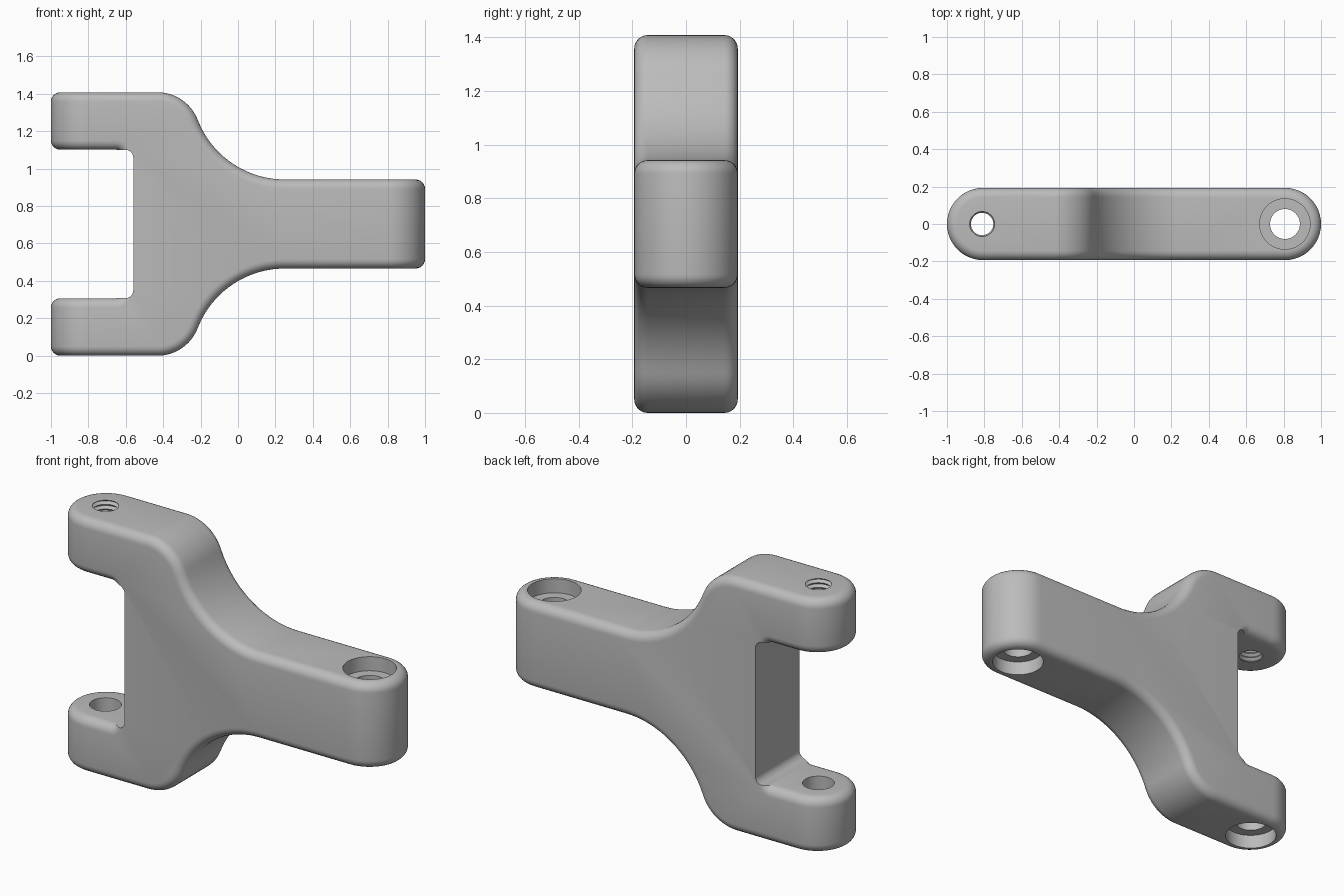
import bpy, bmesh, math
from mathutils import Vector

cube = bpy.data.objects.get("Cube")
if cube:
    bpy.data.objects.remove(cube, do_unlink=True)

HEIGHT, MID, HALF_DEPTH = 1.408, 0.704, 0.193
END_X = 1 - HALF_DEPTH

grey = bpy.data.materials.new("plain grey")
grey.use_nodes = True
color = (0.5, 0.5, 0.5, 1)
grey.diffuse_color = color
grey.node_tree.nodes["Principled BSDF"].inputs["Base Color"].default_value = color


def arc(cx, cy, r, start, end, steps):
    """Points along a circular arc, angles in degrees."""
    angles = [math.radians(start + (end - start) * i / steps) for i in range(steps + 1)]
    return [(cx + r * math.cos(a), cy + r * math.sin(a)) for a in angles]


def make_object(name, bm):
    bmesh.ops.recalc_face_normals(bm, faces=bm.faces)
    mesh = bpy.data.meshes.new(name)
    bm.to_mesh(mesh)
    bm.free()
    mesh.materials.append(grey)
    obj = bpy.data.objects.new(name, mesh)
    bpy.context.collection.objects.link(obj)
    return obj


def prism(name, outline, place, depth):
    """Extrude a flat outline along a direction."""
    bm = bmesh.new()
    face = bm.faces.new([bm.verts.new(place(a, b)) for a, b in outline])
    new = bmesh.ops.extrude_face_region(bm, geom=[face])["geom"]
    bmesh.ops.translate(bm, vec=Vector(depth),
                        verts=[v for v in new if isinstance(v, bmesh.types.BMVert)])
    return make_object(name, bm)


def lathe(name, x, profile, sides=48):
    """Closed solid of revolution around a vertical axis at x."""
    bm = bmesh.new()
    rings = []
    for r, z in profile:
        rings.append([bm.verts.new((x + px, py, z))
                      for px, py in arc(0, 0, r, 0, 360, sides)[:-1]])
    for low, high in zip(rings, rings[1:]):
        for i in range(sides):
            j = (i + 1) % sides
            bm.faces.new((low[i], low[j], high[j], high[i]))
    bm.faces.new(rings[0])
    bm.faces.new(rings[-1])
    return make_object(name, bm)


def apply_boolean(target, cutter, operation):
    mod = target.modifiers.new(operation.title(), 'BOOLEAN')
    mod.operation, mod.solver, mod.object = operation, 'EXACT', cutter
    apply(target, mod)
    bpy.data.objects.remove(cutter, do_unlink=True)


def apply(obj, mod):
    bpy.ops.object.select_all(action='DESELECT')
    bpy.context.view_layer.objects.active = obj
    obj.select_set(True)
    bpy.ops.object.modifier_apply(modifier=mod.name)


# Upper half of the side outline, from the slot to the narrow arm
ARM_HALF = 0.238
SHOULDER_X, SHOULDER_R, NECK_X = -0.43, 0.23, 0.25
span = NECK_X - SHOULDER_X
rise = HEIGHT - MID - ARM_HALF
# Neck radius that meets the shoulder arc tangentially
NECK_R = (span ** 2 + rise ** 2) / (2 * rise) - SHOULDER_R
neck_z = ARM_HALF + NECK_R
shoulder_z = HEIGHT - MID - SHOULDER_R
tilt = math.degrees(math.atan2(neck_z - shoulder_z, span))

SLOT_HALF = 0.397
upper = arc(-0.65, SLOT_HALF - 0.03, 0.03, 0, 90, 5)
upper += [(-1.2, SLOT_HALF), (-1.2, HEIGHT - MID)]
upper += arc(SHOULDER_X, shoulder_z, SHOULDER_R, 90, tilt, 12)
upper += arc(NECK_X, neck_z, NECK_R, 180 + tilt, 270, 20)[1:]
upper += [(1.2, ARM_HALF)]
outline = upper + [(x, -z) for x, z in reversed(upper)]
body = prism("forked_bracket", outline, lambda x, z: (x, -0.4, z + MID), (0, 0.8, 0))

# Round both ends in plan
plan = arc(END_X, 0, HALF_DEPTH, -90, 90, 24) + arc(-END_X, 0, HALF_DEPTH, 90, 270, 24)
apply_boolean(body, prism("plan_shape", plan, lambda x, y: (x, y, -0.2), (0, 0, 2)),
              'INTERSECT')

# Soften the rims
bevel = body.modifiers.new("Rounded rims", 'BEVEL')
bevel.width, bevel.segments = 0.05, 6
bevel.limit_method, bevel.angle_limit = 'ANGLE', math.radians(40)
bevel.use_clamp_overlap = False
apply(body, bevel)

# Crisp inner wall of the fork with small filleted corners
h = SLOT_HALF - 0.001
slot = [(-1.3, -h)] + arc(-0.6, 0.04 - h, 0.04, -90, 0, 6)
slot += arc(-0.6, h - 0.04, 0.04, 0, 90, 6) + [(-1.3, h)]
apply_boolean(body, prism("slot_cutter", slot, lambda x, z: (x, -0.4, z + MID), (0, 0.8, 0)),
              'DIFFERENCE')

# Through hole with a counterbore on each side of the narrow arm
top, bottom = MID + ARM_HALF, MID - ARM_HALF
BORE, HOLE, SINK = 0.135, 0.08, 0.078
apply_boolean(body, lathe("arm_bore", 0.807, [
    (BORE, bottom - 0.1), (BORE, bottom + SINK), (HOLE, bottom + SINK),
    (HOLE, top - SINK), (BORE, top - SINK), (BORE, top + 0.1)]), 'DIFFERENCE')

# Lower fork hole, counterbored from below
apply_boolean(body, lathe("lower_fork_bore", -0.812, [
    (BORE, -0.1), (BORE, SINK), (HOLE, SINK), (HOLE, 0.5)]), 'DIFFERENCE')

# Threaded hole in the upper fork
thread = []
PITCH = 0.026
for i in range(16):
    z = 1.05 + i * PITCH
    thread += [(0.06, z), (0.074, z + PITCH / 2)]
apply_boolean(body, lathe("thread_cutter", -0.812, thread, 32), 'DIFFERENCE')

bpy.ops.object.select_all(action='DESELECT')
body.select_set(True)
bpy.context.view_layer.objects.active = body
bpy.ops.object.shade_smooth_by_angle(angle=math.radians(30))
